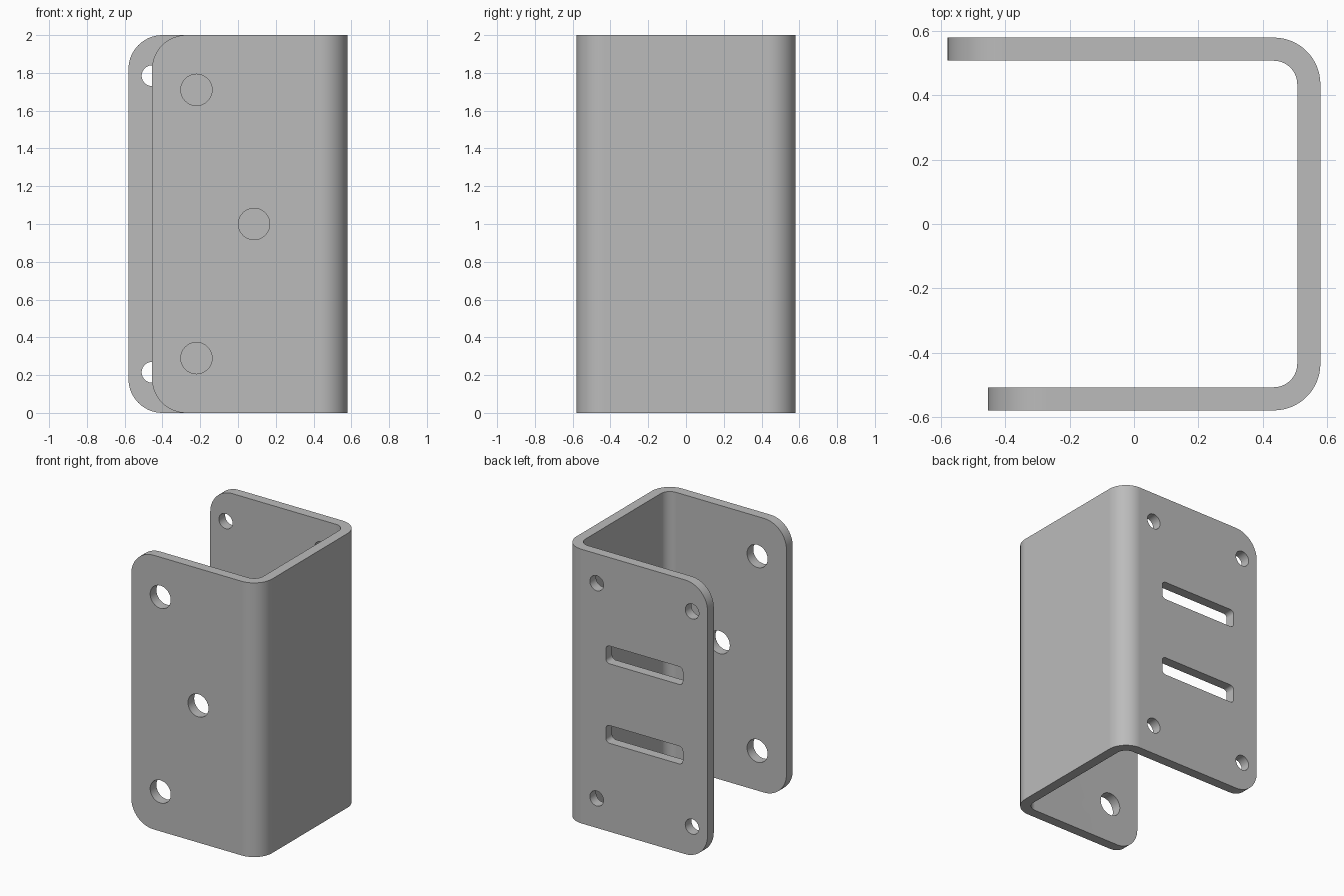
import bpy, bmesh, math

HEIGHT = 2.0
HALF = 0.58              # half the outer width
THICK = 0.072            # sheet thickness
BEND = 0.145             # outer bend radius
FRONT_END = -0.455       # free edge of the shorter front flange
BACK_END = -0.58         # free edge of the longer back flange
FLANGE_Y = HALF - THICK / 2

cube = bpy.data.objects.get("Cube")
if cube:
    bpy.data.objects.remove(cube)

metal = bpy.data.materials.new("plain grey metal")
metal.use_nodes = True
grey = (0.5, 0.5, 0.5, 1)
metal.diffuse_color = grey
bsdf = next(n for n in metal.node_tree.nodes if n.type == "BSDF_PRINCIPLED")
bsdf.inputs["Base Color"].default_value = grey


def make_object(name, bm):
    bmesh.ops.recalc_face_normals(bm, faces=bm.faces)
    mesh = bpy.data.meshes.new(name)
    bm.to_mesh(mesh)
    bm.free()
    mesh.materials.append(metal)
    obj = bpy.data.objects.new(name, mesh)
    bpy.context.collection.objects.link(obj)
    return obj


def extrude_outline(bm, points, offset):
    face = bm.faces.new([bm.verts.new(p) for p in points])
    geom = bmesh.ops.extrude_face_region(bm, geom=[face])["geom"]
    moved = [g for g in geom if isinstance(g, bmesh.types.BMVert)]
    bmesh.ops.translate(bm, verts=moved, vec=offset)


def arc(cx, cy, radius, start, end, steps):
    for i in range(steps + 1):
        a = math.radians(start + (end - start) * i / steps)
        yield cx + radius * math.cos(a), cy + radius * math.sin(a)


def rounded_outline(cx, cz, w, h, r):
    """Rounded rectangle; a circle when w and h equal the diameter."""
    points = []
    for sx, sz, start in ((1, 1, 0), (-1, 1, 90), (-1, -1, 180), (1, -1, 270)):
        corner = list(arc(cx + sx * (w / 2 - r), cz + sz * (h / 2 - r),
                          r, start, start + 90, 10))
        points += corner if w > 2 * r else corner[:-1]
    return points


# Bent sheet: U section seen from above, extruded upward
c = HALF - BEND
inner = HALF - THICK
section = [(FRONT_END, -HALF), *arc(c, -c, BEND, -90, 0, 16),
           *arc(c, c, BEND, 0, 90, 16), (BACK_END, HALF),
           (BACK_END, inner), *arc(c, c, BEND - THICK, 90, 0, 16),
           *arc(c, -c, BEND - THICK, 0, -90, 16), (FRONT_END, -inner)]
bm = bmesh.new()
extrude_outline(bm, [(x, y, 0) for x, y in section], (0, 0, HEIGHT))

# Rounded free corners of both flanges
corners = [e for e in bm.edges
           if all(v.co.x < FRONT_END + 0.01 for v in e.verts)
           and abs(e.verts[0].co.z - e.verts[1].co.z) < 0.01
           and abs(e.verts[0].co.x - e.verts[1].co.x) < 0.01]
bmesh.ops.bevel(bm, geom=corners, offset=0.18, segments=14, profile=0.5,
                affect="EDGES", clamp_overlap=False)
bracket = make_object("bracket", bm)

# Holes and slots
cuts = bmesh.new()


def cut(side, x, z, w, h, r):
    outline = rounded_outline(x, z, w, h, r)
    y = side * FLANGE_Y - 0.1
    extrude_outline(cuts, [(px, y, pz) for px, pz in outline], (0, 0.2, 0))


for x, z in ((-0.22, 1.71), (-0.22, 0.29), (0.085, 1.0)):
    cut(-1, x, z, 0.166, 0.166, 0.083)
for s in (-1, 1):
    for x in (-0.455, 0.315):
        cut(1, x, 1 + s * 0.785, 0.11, 0.11, 0.055)
    cut(1, -0.07, 1 + s * 0.29, 0.62, 0.13, 0.03)
cutter = make_object("hole_cutter", cuts)
cutter.hide_render = True

bpy.ops.object.select_all(action="DESELECT")
bracket.select_set(True)
bpy.context.view_layer.objects.active = bracket
mod = bracket.modifiers.new("holes", "BOOLEAN")
mod.operation = "DIFFERENCE"
mod.solver = "EXACT"
mod.object = cutter
bpy.ops.object.modifier_apply(modifier=mod.name)
bpy.data.objects.remove(cutter)

# Smooth bends and holes, crisp sheet edges
bpy.ops.object.shade_smooth_by_angle(angle=math.radians(30))
normals = bracket.modifiers.new("flat_faces", "WEIGHTED_NORMAL")
normals.keep_sharp = True
